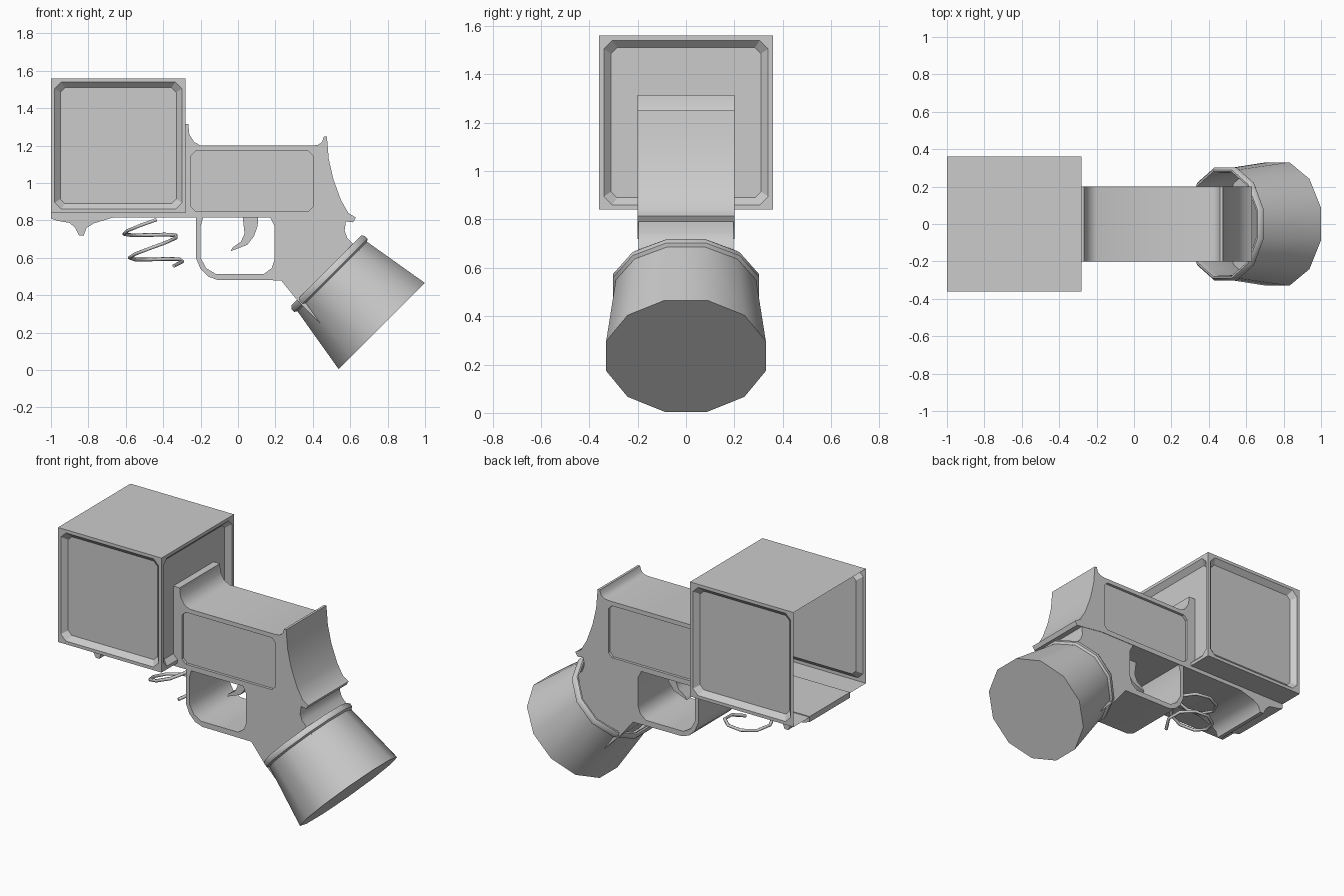
import bpy, bmesh, math
from mathutils import Vector

if "Cube" in bpy.data.objects:
    bpy.data.objects.remove(bpy.data.objects["Cube"])


def finish(bm, name, angle=40):
    """Turn a bmesh into a named object with sharp-edge-aware shading."""
    bmesh.ops.remove_doubles(bm, verts=bm.verts, dist=1e-4)
    bmesh.ops.recalc_face_normals(bm, faces=bm.faces)
    me = bpy.data.meshes.new(name)
    bm.to_mesh(me)
    bm.free()
    ob = bpy.data.objects.new(name, me)
    bpy.context.collection.objects.link(ob)
    shade(ob, angle)
    return ob


def shade(ob, angle=40):
    bpy.ops.object.select_all(action='DESELECT')
    ob.select_set(True)
    bpy.context.view_layer.objects.active = ob
    bpy.ops.object.shade_smooth_by_angle(angle=math.radians(angle))


def prism(name, pts, y0, y1):
    """Extrude an x-z outline from y0 to y1."""
    bm = bmesh.new()
    face = bm.faces.new([bm.verts.new((x, y0, z)) for x, z in pts])
    ext = bmesh.ops.extrude_face_region(bm, geom=[face], use_keep_orig=True)
    moved = [g for g in ext['geom'] if isinstance(g, bmesh.types.BMVert)]
    bmesh.ops.translate(bm, verts=moved, vec=(0, y1 - y0, 0))
    return finish(bm, name)


def loft(bm, rings, cap_start=False, cap_end=True):
    """Skin a list of closed point rings."""
    vr = [[bm.verts.new(p) for p in r] for r in rings]
    n = len(vr[0])
    for a, b in zip(vr, vr[1:]):
        for i in range(n):
            j = (i + 1) % n
            bm.faces.new((a[i], a[j], b[j], b[i]))
    if cap_start:
        bm.faces.new(vr[0])
    if cap_end:
        bm.faces.new(vr[-1])


def octagon(w, h, c):
    """Rectangle of half size w, h with corners cut by c."""
    return [(w, -h + c), (w, h - c), (w - c, h), (-w + c, h),
            (-w, h - c), (-w, -h + c), (-w + c, -h), (w - c, -h)]


# Box head: open at -x, recessed panels on three sides
H = 0.36
centre = Vector((-0.64, 0, 1.2))
bm = bmesh.new()
for deg in (-90, 0, 90):
    a = math.radians(deg)
    n, t = Vector((math.cos(a), math.sin(a), 0)), Vector((-math.sin(a), math.cos(a), 0))
    rings = [[centre + n * d + t * u + Vector((0, 0, v)) for u, v in octagon(s, s, c)]
             for s, c, d in ((H, 0, H), (H - 0.02, 0.035, H), (H - 0.05, 0.025, H - 0.03))]
    loft(bm, rings)
for s in (-1, 1):
    bm.faces.new([bm.verts.new(centre + Vector((x * H, y * H, s * H)))
                  for x, y in ((-1, -1), (1, -1), (1, 1), (-1, 1))])
finish(bm, "box_head", 25)

# Receiver with sights, rear tang and the plate under the box
receiver = prism("receiver", [
    (-1, 0.845), (-1, 0.81), (-0.96, 0.797), (-0.9, 0.787), (-0.87, 0.76), (-0.85, 0.72),
    (-0.825, 0.72), (-0.81, 0.76), (-0.77, 0.785), (-0.67, 0.815), (0.42, 0.815),
    (0.52, 0.802), (0.615, 0.79), (0.63, 0.815), (0.59, 0.84), (0.55, 0.91), (0.51, 1.02),
    (0.485, 1.13), (0.475, 1.25), (0.46, 1.25), (0.45, 1.22), (0.43, 1.205), (0.4, 1.2),
    (-0.2, 1.2), (-0.235, 1.22), (-0.26, 1.26), (-0.266, 1.315), (-0.31, 1.315),
    (-0.31, 0.845)], -0.2, 0.2)

# Shallow side panels cut into both sides of the receiver
cutter = prism("panel_cutter", [(0.075 + x, 1.01 + z) for x, z in octagon(0.325, 0.163, 0.025)],
               -0.25, -0.183)
cutter.hide_render = True
mirror = cutter.modifiers.new("mirror", 'MIRROR')
mirror.use_axis = (False, True, False)
cut = receiver.modifiers.new("panels", 'BOOLEAN')
cut.operation, cut.solver, cut.object = 'DIFFERENCE', 'EXACT', cutter
bpy.context.view_layer.objects.active = receiver
bpy.ops.object.modifier_apply(modifier=cut.name)
bpy.data.objects.remove(cutter)
shade(receiver)

# Trigger guard and grip in one outline
prism("guard_and_grip", [
    (-0.225, 0.82), (-0.225, 0.6), (-0.2, 0.54), (-0.16, 0.5), (-0.11, 0.482), (0.23, 0.48),
    (0.315, 0.375), (0.455, 0.235), (0.75, 0.54), (0.62, 0.67), (0.585, 0.705), (0.57, 0.745),
    (0.58, 0.82), (0.17, 0.82), (0.195, 0.77), (0.195, 0.59), (0.18, 0.545), (0.14, 0.515),
    (-0.12, 0.515), (-0.17, 0.545), (-0.2, 0.6), (-0.2, 0.77), (-0.185, 0.82)], -0.197, 0.197)

# Trigger
prism("trigger", [
    (0.025, 0.82), (0.035, 0.73), (0.015, 0.685), (-0.03, 0.655), (-0.04, 0.635),
    (0.05, 0.67), (0.085, 0.715), (0.105, 0.77), (0.108, 0.82)], -0.05, 0.05)

# Tilted twelve-sided cup around the grip: (depth, in-plane half, y half)
axis, side = Vector((0.707, 0, -0.707)), Vector((0.707, 0, 0.707))
rim = Vector((0.472, 0, 0.532))
k = 1 / math.cos(math.radians(15))
rings = []
for d, p, q in ((0.3, 0.29, 0.3), (0.03, 0.248, 0.272), (0, 0.255, 0.28), (0, 0.265, 0.29),
                (0.015, 0.277, 0.302), (0.035, 0.277, 0.302), (0.045, 0.263, 0.29),
                (0.42, 0.326, 0.33)):
    angs = [math.radians(15 + 30 * i) for i in range(12)]
    rings.append([rim + axis * d + side * (p * k * math.cos(a)) +
                  Vector((0, q * k * math.sin(a), 0)) for a in angs])
bm = bmesh.new()
loft(bm, rings, cap_start=True)
finish(bm, "grip_cup")

# Coil spring hanging under the plate
curve = bpy.data.curves.new("spring", 'CURVE')
curve.dimensions, curve.bevel_depth, curve.bevel_resolution = '3D', 0.01, 1
curve.use_fill_caps = True
spline = curve.splines.new('POLY')
a0, a1, steps = 1.2, 4 * math.pi + 0.9, 18
spline.points.add(steps)
for i, pt in enumerate(spline.points):
    a = a0 + (a1 - a0) * i / steps
    turns = (a - math.pi) / (2 * math.pi)
    x = 0.135 * math.cos(a)
    pt.co = (-0.475 + 0.03 * turns + x, -0.135 * math.sin(a),
             0.755 - 0.13 * turns + 0.19 * x, 1)
spring = bpy.data.objects.new("spring", curve)
bpy.context.collection.objects.link(spring)
